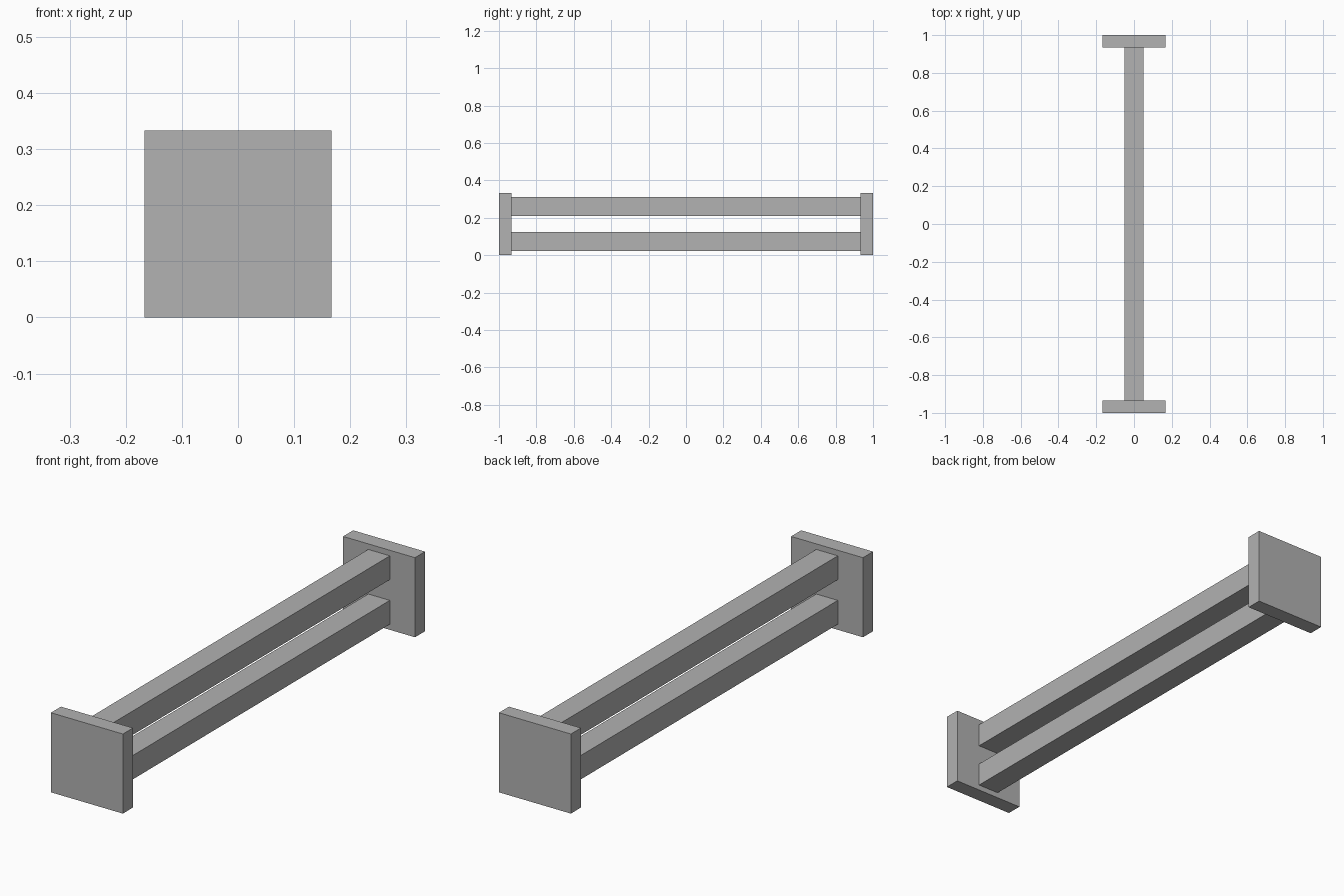
import bpy

if "Cube" in bpy.data.objects:
    bpy.data.objects.remove(bpy.data.objects["Cube"], do_unlink=True)

# Single plain grey
grey = bpy.data.materials.new("plain grey")
grey.use_nodes = True
colour = (0.445, 0.445, 0.445, 1)
grey.diffuse_color = colour
grey.node_tree.nodes["Principled BSDF"].inputs["Base Color"].default_value = colour


def box(name, centre, size):
    bpy.ops.mesh.primitive_cube_add(size=1, location=centre)
    part = bpy.context.object
    part.name = name
    part.scale = size
    bpy.ops.object.transform_apply(location=False, rotation=False, scale=True)
    part.data.materials.append(grey)
    return part


plate = 1 / 3              # side of the square end plates
thick = plate / 5          # plate thickness
rail = 0.1                 # side of the square rails
middle = plate / 2
rail_offset = 0.0933       # rail centre above or below the middle

# Square end plates
for name, side in (("front_plate", -1), ("back_plate", 1)):
    box(name, (0, side * (1 - thick / 2), middle), (plate, thick, plate))

# Two parallel rails meeting the inner faces of the plates
for name, side in (("lower_rail", -1), ("upper_rail", 1)):
    box(name, (0, 0, middle + side * rail_offset), (rail, 2 - 2 * thick, rail))
